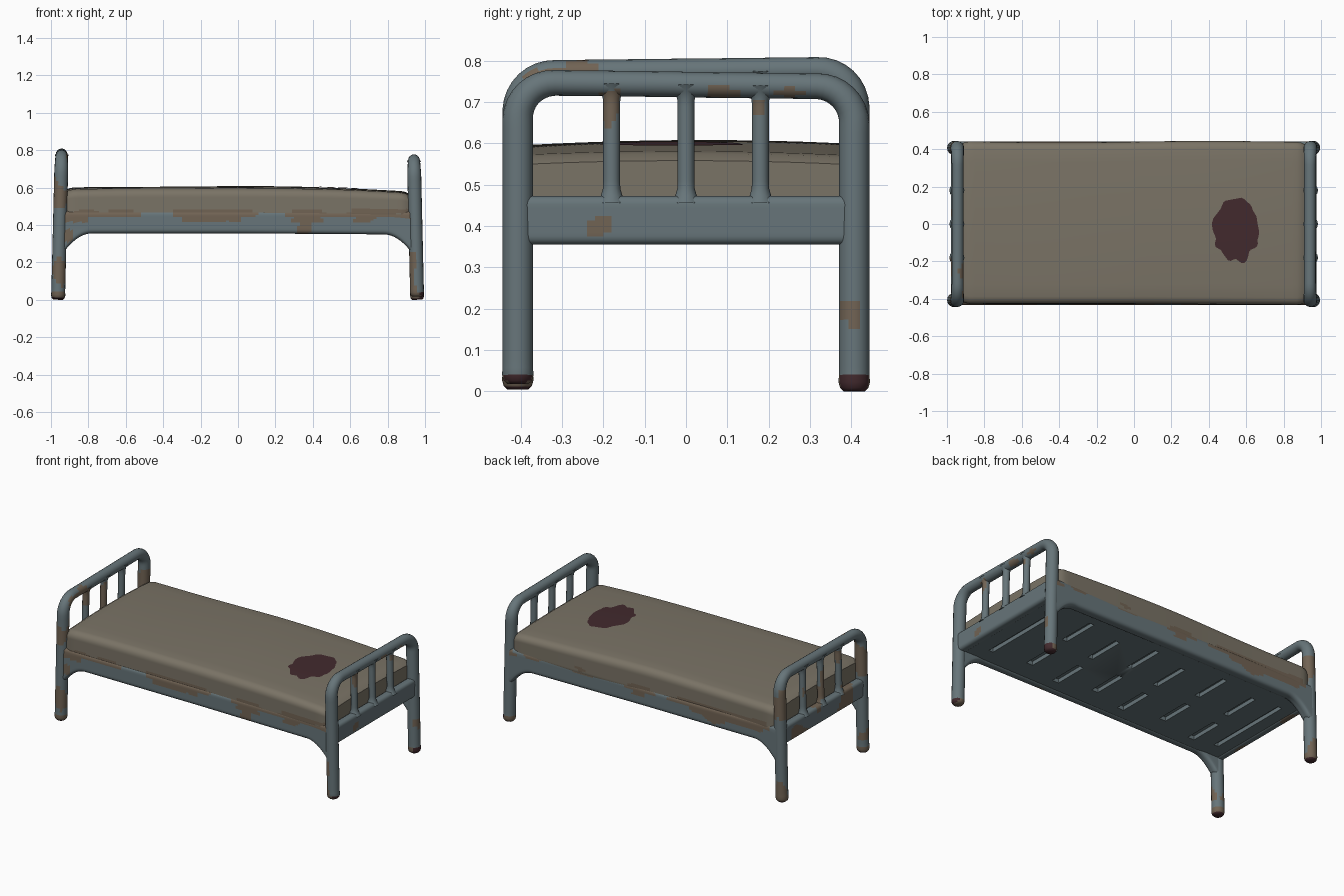
import bpy, bmesh, math
from mathutils import Vector, noise

if "Cube" in bpy.data.objects:
    bpy.data.objects.remove(bpy.data.objects["Cube"])


def material(name, rgb):
    m = bpy.data.materials.new(name)
    m.diffuse_color = (*rgb, 1)
    m.use_nodes = True
    m.node_tree.nodes["Principled BSDF"].inputs["Base Color"].default_value = m.diffuse_color
    return m


PAINT = material("blue grey paint", (0.135, 0.178, 0.193))
CLOTH = material("mattress cloth", (0.195, 0.172, 0.132))
RUST = material("rust brown", (0.165, 0.125, 0.088))
STAIN = material("dark red stain", (0.055, 0.023, 0.027))
MATS = [PAINT, CLOTH, RUST, STAIN]


def finish(name, bm, rule, angle=50):
    bmesh.ops.recalc_face_normals(bm, faces=bm.faces)
    for f in bm.faces:
        f.material_index = rule(f.calc_center_median(), f.normal)
    me = bpy.data.meshes.new(name)
    bm.to_mesh(me)
    bm.free()
    for m in MATS:
        me.materials.append(m)
    ob = bpy.data.objects.new(name, me)
    bpy.context.collection.objects.link(ob)
    bpy.ops.object.select_all(action='DESELECT')
    ob.select_set(True)
    bpy.context.view_layer.objects.active = ob
    bpy.ops.object.shade_smooth_by_angle(angle=math.radians(angle))
    return ob


def loft(name, rings, rule):
    """Skin closed rings of equal length and cap both ends."""
    bm = bmesh.new()
    vs = [[bm.verts.new(p) for p in r] for r in rings]
    n = len(vs[0])
    for a, b in zip(vs, vs[1:]):
        for i in range(n):
            bm.faces.new((a[i], a[(i + 1) % n], b[(i + 1) % n], b[i]))
    bm.faces.new(vs[0])
    bm.faces.new(vs[-1])
    return finish(name, bm, rule)


def tube(name, path, radii, rule, sides=16):
    rings = []
    for i, p in enumerate(path):
        t = (path[min(i + 1, len(path) - 1)] - path[max(i - 1, 0)]).normalized()
        u = (Vector((1, 0, 0)) - t * t.x).normalized()
        w = t.cross(u)
        rings.append([p + radii[i] * (u * math.cos(a) + w * math.sin(a))
                      for a in (2 * math.pi * k / sides for k in range(sides))])
    return loft(name, rings, rule)


def rounded(a0, a1, b0, b1, r, flat=8):
    """Rounded rectangle outline, with extra points along the straight sides."""
    corners = [(a1 - r, b1 - r, 0), (a0 + r, b1 - r, 90), (a0 + r, b0 + r, 180), (a1 - r, b0 + r, 270)]
    arcs = [[(ca + r * math.cos(math.radians(s + d)), cb + r * math.sin(math.radians(s + d)))
             for d in (0, 22.5, 45, 67.5, 90)] for ca, cb, s in corners]
    pts = []
    for i, arc in enumerate(arcs):
        pts += arc
        p, q = arc[-1], arcs[(i + 1) % 4][0]
        pts += [(p[0] + (q[0] - p[0]) * k / flat, p[1] + (q[1] - p[1]) * k / flat) for k in range(1, flat)]
    return pts


def steps(a, b, n):
    return [a + (b - a) * i / n for i in range(n + 1)]


def patchy(c, scale=6):
    return noise.noise(c * scale + Vector((3.1, 7.7, 1.3)))


def frame_rule(c, n):
    if c.z < 0.012 or (c.z < 0.045 and n.x > 0.5 and c.x > 0):
        return 3
    if c.z < 0.04:
        return 2
    limit = 0.38
    if c.x < 0 and c.z > 0.5:
        limit = 0.0 if (c.y < 0 or n.x < -0.3) else 0.3
    return 2 if patchy(c) > limit else 0


# End frames: arched tube, lower panel and three bars
def end_frame(name, foot_x, top_x, top, tilt, lift):
    def at(y, z):
        return Vector((foot_x + (top_x - foot_x) * z / 0.78, y, z))
    yc, r = 0.407, 0.09
    zc = top - 0.031
    half = [(yc, z, w) for z, w in ((0.0, 0.026), (0.008, 0.034), (0.022, 0.038), (0.04, 0.037))]
    half += [(yc, z, 0.037) for z in steps(0.06, zc - r, 26)]
    half += [(yc - r + r * math.cos(a), zc - r + r * math.sin(a), 0.037 - 0.006 * a / 1.571)
             for a in steps(0.2, math.pi / 2, 7)]
    left = [(-y, z, w) for y, z, w in half]
    bar = [(y, zc, 0.031) for y in steps(-(yc - r), yc - r, 24)[1:-1]]
    full = left + bar + half[::-1]
    path = []
    for y, z, w in full:
        up = z / top
        base = lift if y < 0 else 0
        path.append(at(y, z + tilt * y * up + base * (1 - up)))
    tube(name + "_arch", path, [w for _, _, w in full], frame_rule)
    px = foot_x + (top_x - foot_x) * 0.5
    rings = [[Vector((px + a, y, b)) for a, b in rounded(-0.027, 0.027, 0.355, 0.473, 0.02)]
             for y in steps(-0.4, 0.4, 40)]
    loft(name + "_panel", rings, frame_rule)
    for i, y in enumerate((-0.18, 0.0, 0.18)):
        zs = steps(0.455, zc + tilt * y, 16)
        rad = [0.0205 + 0.016 * max(0, 1 - min(k, 16 - k) / 2.5) ** 2 for k in range(17)]
        tube(f"{name}_bar_{i + 1}", [at(y, z) for z in zs], rad, frame_rule, 12)


end_frame("headboard", -0.962, -0.943, 0.805, 0.012, 0.005)
end_frame("footboard", 0.958, 0.94, 0.773, -0.012, 0.018)


# Side rails with curved brackets running down into the legs
def rail_bottom(x):
    t = max(0, (abs(x) - 0.78) / 0.14)
    return 0.355 - 0.007 * max(0, x) - 0.085 * min(t, 1.1) ** 2


def rail_rule(c, n):
    p = patchy(c, 5)
    return 2 if (c.z > 0.44 and p > -0.22) or (c.z > 0.415 and p > 0.12) or p > 0.5 else 0


for name, s in (("front_rail", -1), ("back_rail", 1)):
    outer = 0.432 if s < 0 else 0.442
    rings = []
    for x in steps(-0.945, 0.945, 120):
        rings.append([Vector((x, s * a, b))
                      for a, b in rounded(0.375, outer, rail_bottom(x), 0.475, 0.022)])
    loft(name, rings, rail_rule)


# Mattress with a gently sagging, crowned top
def top_z(x, y):
    sag = 0.608 - 0.012 * x * x - 0.012 * max(0, x) - 0.008 * max(0, x) ** 3
    return sag - 0.012 * (y / 0.42) ** 2 + 0.002 * math.sin(5 * x + 3 * y)


rings = []
for x in steps(-0.93, 0.925, 70):
    e = max(0, 1 - min(x + 0.93, 0.925 - x) / 0.05)
    ins = 0.02 * e * e
    wob = 0.004 * math.sin(4 * x)
    ring = []
    for a, b in rounded(-0.427 - 0.006 * max(0, x) + ins, 0.44 - ins + wob, 0.42, 0.6, 0.04, 12):
        k = max(0, (b - 0.44) / 0.16)
        ring.append(Vector((x, a, b + k * (top_z(x, a) - 0.6 - ins))))
    rings.append(ring)
loft("mattress", rings,
     lambda c, n: 2 if c.z < 0.485 and abs(c.y) > 0.4 and patchy(c, 5) > -0.05 else 1)

# Stain: thin ragged patch following the mattress top
bm = bmesh.new()
count, prev = 56, None
for k in range(1, 7):
    ring = []
    for i in range(count):
        a = 2 * math.pi * i / count
        rag = 1 + 0.12 * noise.noise(Vector((math.cos(a) * 3, math.sin(a) * 3, 0.4)))
        if math.sin(a) < -0.3:
            rag += 0.09 * math.sin(9 * a)
        x = 0.545 + 0.122 * rag * math.cos(a) * k / 6
        y = -0.03 + 0.165 * rag * math.sin(a) * k / 6
        ring.append(bm.verts.new((x, y, top_z(x, y) + 0.003)))
    if prev:
        for i in range(count):
            j = (i + 1) % count
            bm.faces.new((prev[i], prev[j], ring[j], ring[i]))
    else:
        bm.faces.new(ring)
    prev = ring
stain = finish("stain", bm, lambda c, n: 3)
if stain.data.polygons[0].normal.z < 0:
    stain.data.flip_normals()


# Base slab with slots between the slats underneath
def boxes(name, items):
    bm = bmesh.new()
    for c, size in items:
        made = bmesh.ops.create_cube(bm, size=1)["verts"]
        bmesh.ops.scale(bm, vec=size, verts=made)
        bmesh.ops.translate(bm, vec=c, verts=made)
    return finish(name, bm, lambda c, n: 0, 30)


slots = []
for i, x in enumerate((-0.84, -0.68, -0.42, -0.16, 0.08, 0.32, 0.56, 0.82)):
    if i in (0, 7):
        slots.append(((x, 0, 0.36), (0.03, 0.56, 0.05)))
    else:
        shift = 0.03 * (-1) ** i
        slots.append(((x, -0.17 + shift, 0.36), (0.045, 0.22, 0.05)))
        slots.append(((x + 0.02, 0.17 + shift, 0.36), (0.035, 0.24, 0.05)))
slab = boxes("slatted_base", [((0, 0, 0.405), (1.87, 0.8, 0.09))])
cutter = boxes("slot_cutter", slots)
cut = slab.modifiers.new("slots", 'BOOLEAN')
cut.object = cutter
cut.operation = 'DIFFERENCE'
cut.solver = 'EXACT'
cutter.hide_render = True
cutter.display_type = 'WIRE'
